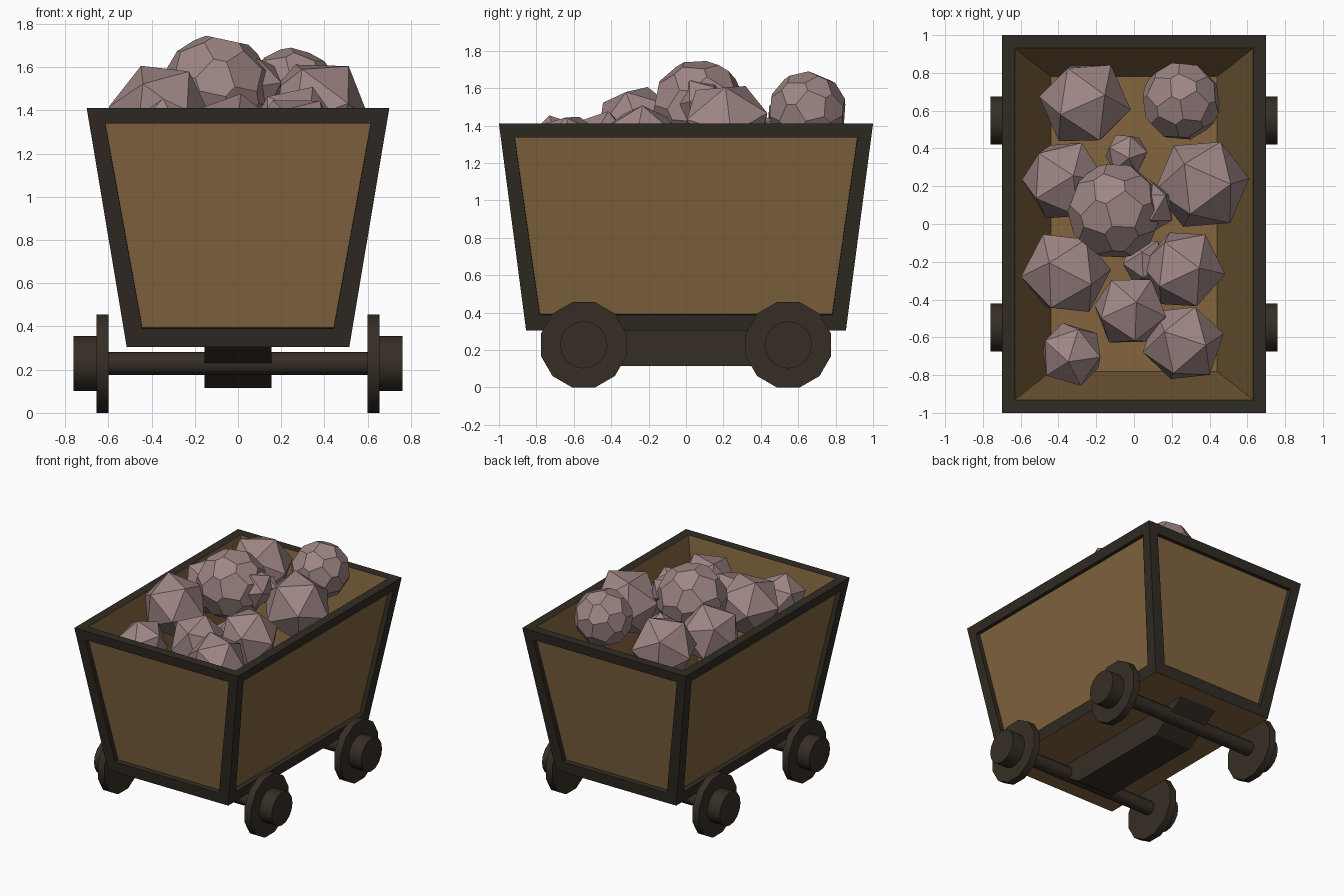
import bpy, bmesh, math, random
from mathutils import Matrix, Euler

if "Cube" in bpy.data.objects:
    bpy.data.objects.remove(bpy.data.objects["Cube"])

random.seed(4)


def material(name, rgb):
    m = bpy.data.materials.new(name)
    m.diffuse_color = (*rgb, 1)
    m.use_nodes = True
    m.node_tree.nodes["Principled BSDF"].inputs["Base Color"].default_value = m.diffuse_color
    return m


wood = material("brown_wood", (0.225, 0.130, 0.049))
frame = material("dark_frame", (0.030, 0.024, 0.017))
iron = material("dark_iron", (0.036, 0.027, 0.018))
stone = material("pink_grey_stone", (0.345, 0.240, 0.235))


def finish(bm, name, mats):
    bmesh.ops.recalc_face_normals(bm, faces=bm.faces)
    me = bpy.data.meshes.new(name)
    bm.to_mesh(me)
    bm.free()
    for m in mats:
        me.materials.append(m)
    ob = bpy.data.objects.new(name, me)
    bpy.context.collection.objects.link(ob)
    return ob


def frustum(z0, x0, y0, z1, x1, y1):
    """Box whose lower and upper half sizes differ."""
    bm = bmesh.new()
    bmesh.ops.create_cube(bm, size=2)
    for v in bm.verts:
        x, y, z = (x0, y0, z0) if v.co.z < 0 else (x1, y1, z1)
        v.co = (math.copysign(x, v.co.x), math.copysign(y, v.co.y), z)
    bm.normal_update()
    return bm


# Flared tub: framed wooden side panels, wooden floor and hollow inside
bm = frustum(0.305, 0.515, 0.855, 1.41, 0.70, 1.0)
top = max(bm.faces, key=lambda f: f.normal.z)
bottom = min(bm.faces, key=lambda f: f.normal.z)
sides = [f for f in bm.faces if f not in (top, bottom)]
bmesh.ops.inset_individual(bm, faces=sides, thickness=0.112)
bmesh.ops.inset_individual(bm, faces=sides, thickness=0, depth=-0.035)
bmesh.ops.inset_individual(bm, faces=[top], thickness=0.098)
hollow = bmesh.ops.inset_individual(bm, faces=[top], thickness=0)["faces"]
for v in top.verts:
    v.co = (math.copysign(0.44, v.co.x), math.copysign(0.78, v.co.y), 0.44)
for f in sides + hollow + [top, bottom]:
    f.material_index = 1
finish(bm, "tub", [frame, wood])

# Under-beam with sloping ends
finish(frustum(0.115, 0.155, 0.43, 0.306, 0.155, 0.71), "chassis_beam", [iron])


def cylinder(name, x0, x1, y, r, sides, turn=0.0):
    """Cylinder lying along x at axle height."""
    bm = bmesh.new()
    m = (Matrix.Translation(((x0 + x1) / 2, y, 0.228))
         @ Matrix.Rotation(math.pi / 2, 4, 'Y') @ Matrix.Rotation(turn, 4, 'Z'))
    bmesh.ops.create_cone(bm, cap_ends=True, segments=sides, radius1=r,
                          radius2=r, depth=abs(x1 - x0), matrix=m)
    ob = finish(bm, name, [iron])
    bpy.ops.object.select_all(action='DESELECT')
    ob.select_set(True)
    bpy.context.view_layer.objects.active = ob
    bpy.ops.object.shade_smooth_by_angle(angle=math.radians(40))


# Axles, flanged wheels and hubs
for end, y in (("front", -0.547), ("back", 0.547)):
    cylinder(end + "_axle", -0.61, 0.61, y, 0.053, 12)
    for side, s in (("left", -1), ("right", 1)):
        cylinder(f"{end}_{side}_wheel", s * 0.60, s * 0.655, y, 0.236, 12, math.pi / 12)
        cylinder(f"{end}_{side}_hub", s * 0.65, s * 0.76, y, 0.127, 16)

# Ore rocks: x, y, z, radius, chipped corners
rocks = [
    (-0.26, 0.64, 1.38, 0.245, 0), (0.25, 0.65, 1.48, 0.245, 1),
    (-0.37, 0.23, 1.36, 0.23, 0), (0.36, 0.21, 1.40, 0.255, 0),
    (-0.04, 0.37, 1.36, 0.12, 0), (-0.10, 0.07, 1.50, 0.295, 1),
    (-0.36, -0.26, 1.39, 0.24, 0), (0.26, -0.24, 1.30, 0.225, 0),
    (-0.02, -0.46, 1.28, 0.205, 0), (-0.33, -0.69, 1.28, 0.18, 0),
    (0.26, -0.63, 1.26, 0.22, 0), (0.07, 0.09, 1.51, 0.15, 0),
    (0.06, -0.20, 1.24, 0.13, 0),
]
for i, (x, y, z, r, chipped) in enumerate(rocks):
    bm = bmesh.new()
    bmesh.ops.create_icosphere(bm, subdivisions=1, radius=r)
    if chipped:
        bmesh.ops.bevel(bm, geom=bm.verts[:], offset=r * 0.42, segments=1,
                        affect='VERTICES', profile=0.5)
    turn = Euler([random.uniform(0, math.tau) for _ in range(3)]).to_matrix().to_4x4()
    bm.transform(Matrix.Translation((x, y, z)) @ turn)
    finish(bm, f"rock_{i + 1}", [stone])
